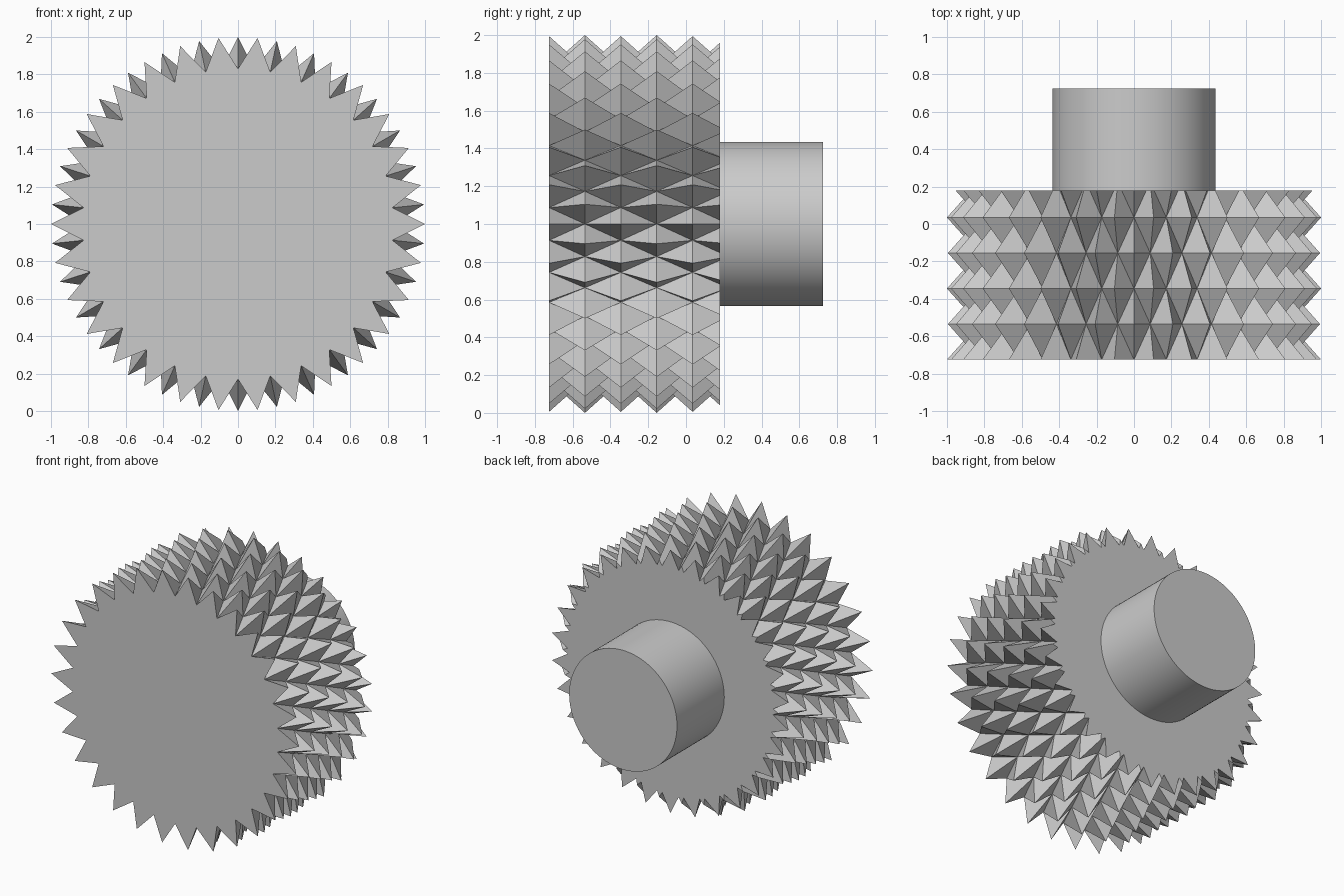
import bpy
import bmesh
import math
from mathutils import Vector

cube = bpy.data.objects.get("Cube")
if cube:
    bpy.data.objects.remove(cube, do_unlink=True)

TEETH = 30                      # spikes around each ring
STEPS = TEETH * 2               # alternating tips and valleys
TIP, VALLEY = 1.0, 0.83         # radii
FRONT, BACK, END = -0.725, 0.18, 0.725
PITCH = 0.19                    # distance between rings
RINGS = 6                       # last ring is trimmed flat at the back

grey = bpy.data.materials.new("plain_grey")
grey.use_nodes = True
grey.diffuse_color = (0.6, 0.6, 0.6, 1)
grey.node_tree.nodes["Principled BSDF"].inputs["Base Color"].default_value = (0.6, 0.6, 0.6, 1)


def finish(bm, name):
    bmesh.ops.recalc_face_normals(bm, faces=bm.faces)
    mesh = bpy.data.meshes.new(name)
    bm.to_mesh(mesh)
    bm.free()
    mesh.materials.append(grey)
    obj = bpy.data.objects.new(name, mesh)
    bpy.context.collection.objects.link(obj)
    return obj


# Spiked roller head: staggered rings of pyramids
bm = bmesh.new()
rings = []
for r in range(RINGS):
    ring = []
    for i in range(STEPS):
        a = math.tau * i / STEPS
        rad = VALLEY if (i + r) % 2 else TIP
        ring.append(bm.verts.new((rad * math.cos(a), FRONT + r * PITCH, 1 + rad * math.sin(a))))
    rings.append(ring)
for r in range(RINGS - 1):
    for i in range(STEPS):
        j = (i + 1) % STEPS
        a, b, c, d = rings[r][i], rings[r][j], rings[r + 1][j], rings[r + 1][i]
        # fold each cell along its valley-to-valley diagonal
        if (i + r) % 2:
            bm.faces.new((a, b, c))
            bm.faces.new((a, c, d))
        else:
            bm.faces.new((a, b, d))
            bm.faces.new((b, c, d))
bm.faces.new(rings[0])

# Trim the back flat and cap it
cut = bmesh.ops.bisect_plane(bm, geom=bm.verts[:] + bm.edges[:] + bm.faces[:],
                             plane_co=Vector((0, BACK, 0)), plane_no=Vector((0, 1, 0)),
                             clear_outer=True)
rim = [e for e in cut["geom_cut"] if isinstance(e, bmesh.types.BMEdge)]
bmesh.ops.contextual_create(bm, geom=rim)
finish(bm, "spiked_head")

# Round handle at the back
bpy.ops.mesh.primitive_cylinder_add(vertices=96, radius=0.435, depth=END - BACK,
                                    location=(0, (BACK + END) / 2, 1),
                                    rotation=(math.pi / 2, 0, 0))
handle = bpy.context.object
handle.name = "round_handle"
handle.data.materials.append(grey)
bpy.ops.object.shade_smooth_by_angle(angle=math.radians(30))
